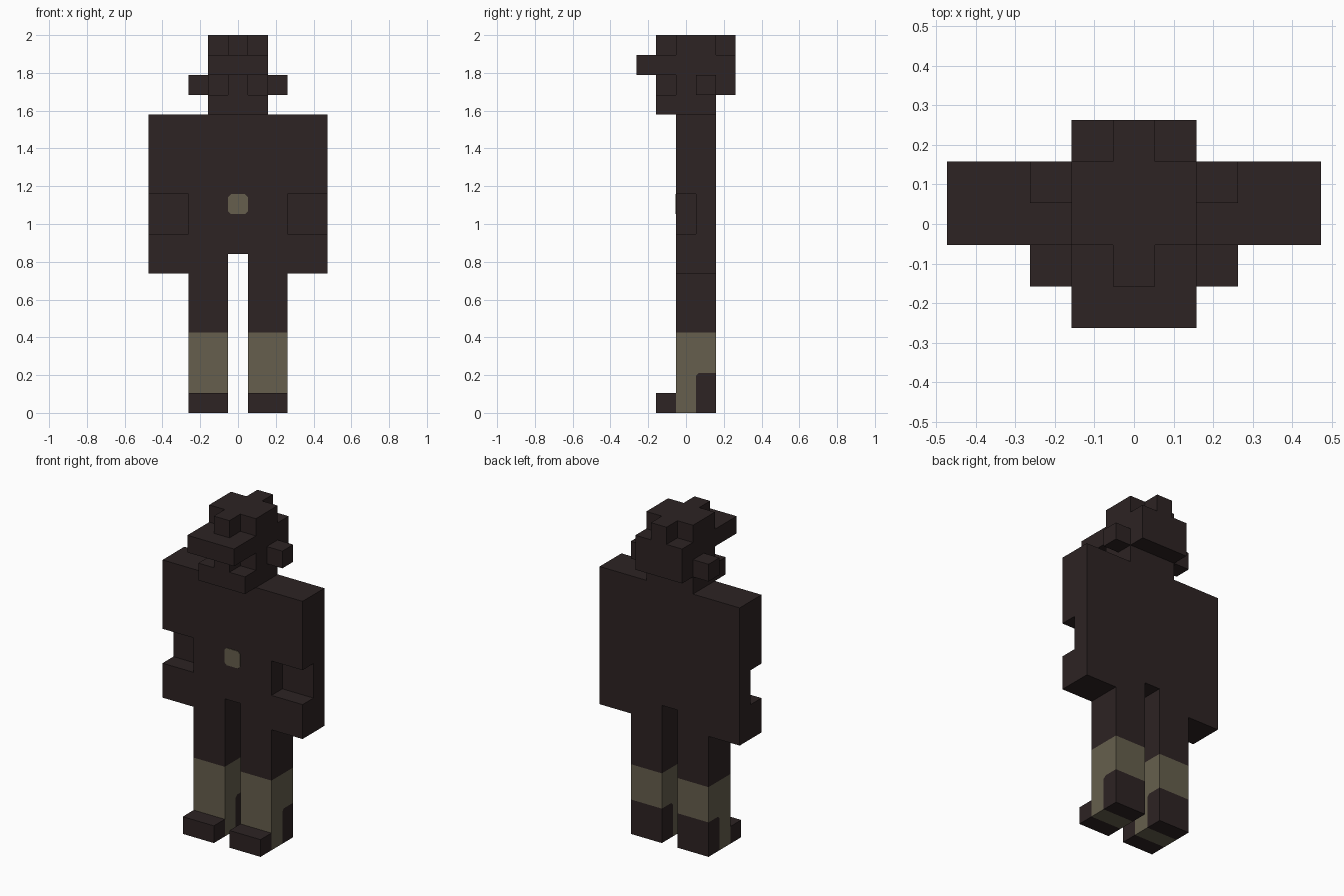
import bpy
import bmesh
from mathutils import Vector

cube = bpy.data.objects.get("Cube")
if cube:
    bpy.data.objects.remove(cube, do_unlink=True)

U = 2 / 19  # one block; all sizes below are in blocks


def srgb(r, g, b):
    conv = lambda c: c / 12.92 if c <= 0.04045 else ((c + 0.055) / 1.055) ** 2.4
    return tuple(conv(v / 255) for v in (r, g, b)) + (1.0,)


def material(name, colour):
    m = bpy.data.materials.new(name)
    m.use_nodes = True
    m.diffuse_color = colour
    bsdf = next(n for n in m.node_tree.nodes if n.type == "BSDF_PRINCIPLED")
    bsdf.inputs["Base Color"].default_value = colour
    return m


DARK = material("dark brown", srgb(45, 35, 35))
OLIVE = material("olive", srgb(102, 95, 77))


def prism(name, outline, start, end, axis, mat):
    """Extrude a closed outline along x (outline is y,z) or y (outline is x,z)."""
    place = {"x": lambda a, b, t: (t, a, b), "y": lambda a, b, t: (a, t, b)}[axis]
    bm = bmesh.new()
    face = bm.faces.new([bm.verts.new(Vector(place(a, b, start)) * U) for a, b in outline])
    ext = bmesh.ops.extrude_face_region(bm, geom=[face])
    moved = [v for v in ext["geom"] if isinstance(v, bmesh.types.BMVert)]
    bmesh.ops.translate(bm, verts=moved, vec=Vector(place(0, 0, end - start)) * U)
    bmesh.ops.recalc_face_normals(bm, faces=bm.faces[:])
    mesh = bpy.data.meshes.new(name)
    bm.to_mesh(mesh)
    bm.free()
    mesh.materials.append(mat)
    obj = bpy.data.objects.new(name, mesh)
    bpy.context.collection.objects.link(obj)
    return obj


def box(name, x, y, z, mat=DARK):
    outline = [(x[0], z[0]), (x[1], z[0]), (x[1], z[1]), (x[0], z[1])]
    return prism(name, outline, y[0], y[1], "y", mat)


def mirrored(half):
    return half + [(-x, z) for x, z in reversed(half)]


# Torso with arms: plain back layer, front layer notched at the hands
prism("torso_back", mirrored([(0.5, 8), (0.5, 7), (4.5, 7), (4.5, 15)]),
      0.5, 1.5, "y", DARK)
prism("torso_front", mirrored([(0.5, 8), (0.5, 7), (4.5, 7), (4.5, 9), (2.5, 9),
                               (2.5, 11), (4.5, 11), (4.5, 15)]),
      -0.5, 0.5, "y", DARK)

# Belt buckle plate with clipped corners
c = 0.36
prism("buckle", mirrored([(c, 10), (0.5, 10.5 - c), (0.5, 10.5 + c), (c, 11)]),
      -0.53, -0.5, "y", OLIVE)

# Legs: thigh, olive shin wrapping a dark heel, toe
k = 0.14
shin = [(-0.5, 0), (0.5, 0), (0.5, 2 - k), (0.5 + k, 2), (1.5, 2), (1.5, 4.05), (-0.5, 4.05)]
heel = [(0.5, 0), (1.5, 0), (1.5, 2), (0.5 + k, 2), (0.5, 2 - k)]
for side, a, b in (("left", 0.5, 2.5), ("right", -2.5, -0.5)):
    box(side + "_thigh", (a, b), (-0.5, 1.5), (4.05, 7))
    prism(side + "_shin", shin, a, b, "x", OLIVE)
    prism(side + "_heel", heel, a, b, "x", DARK)
    box(side + "_toe", (a, b), (-1.5, -0.5), (0, 1))

# Head
box("head", (-1.5, 1.5), (-0.5, 1.5), (15, 19))
box("chin", (-1.5, 1.5), (-1.5, -0.5), (15, 16))
box("nose", (-0.5, 0.5), (-1.5, -0.5), (16, 17))
box("brim", (-1.5, 1.5), (-2.5, -0.5), (17, 18))
box("crown_front", (-0.5, 0.5), (-1.5, -0.5), (18, 19))
box("head_back", (-1.5, 1.5), (1.5, 2.5), (16, 18))
box("crown_back", (-0.5, 0.5), (1.5, 2.5), (18, 19))
box("left_ear", (1.5, 2.5), (0.5, 1.5), (16, 17))
box("right_ear", (-2.5, -1.5), (0.5, 1.5), (16, 17))
